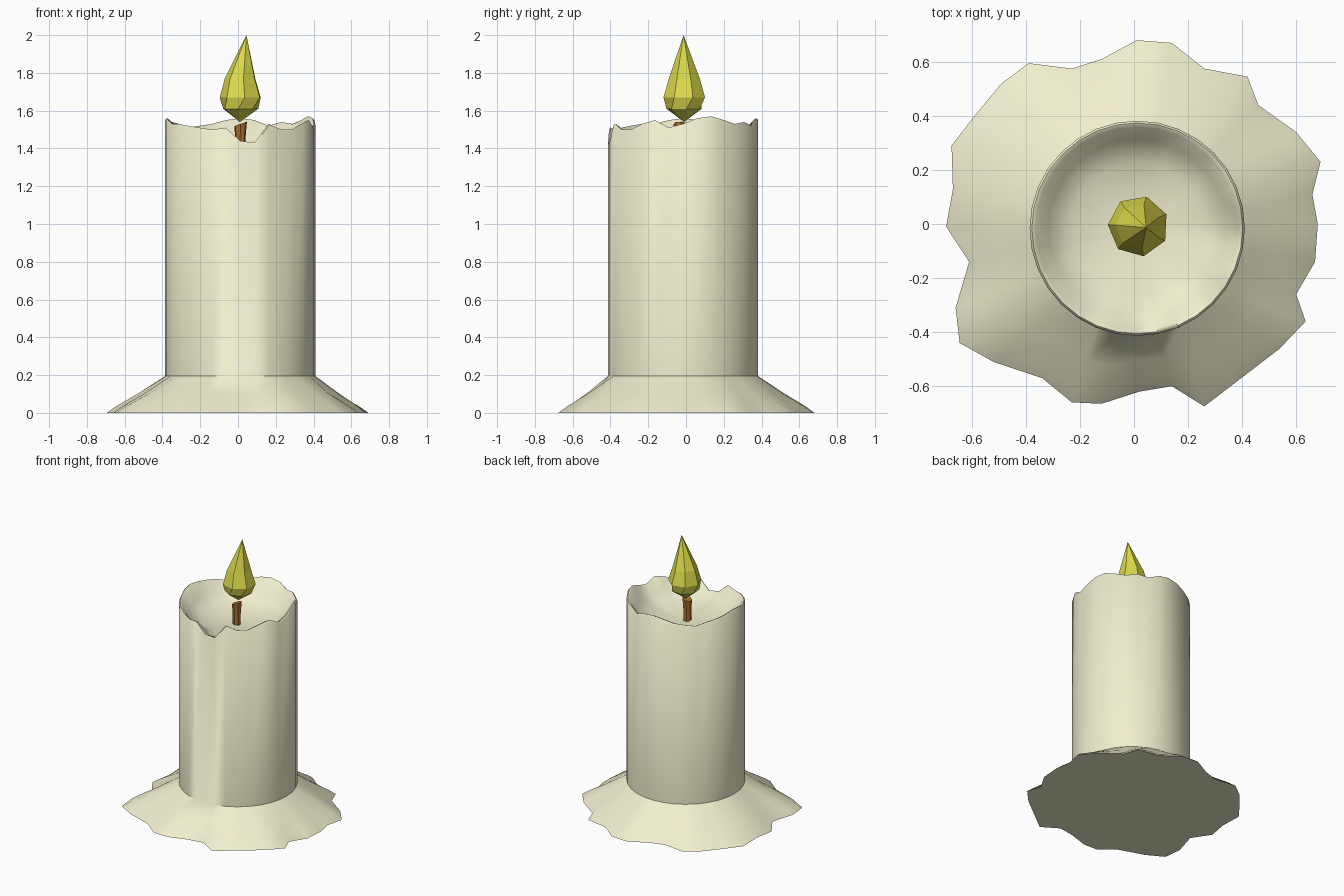
import bpy, bmesh, math

if "Cube" in bpy.data.objects:
    bpy.data.objects.remove(bpy.data.objects["Cube"])

N = 32
CX, CY, R = 0.012, -0.016, 0.398


def material(name, rgb):
    m = bpy.data.materials.new(name)
    m.diffuse_color = (*rgb, 1)
    m.use_nodes = True
    m.node_tree.nodes["Principled BSDF"].inputs["Base Color"].default_value = m.diffuse_color
    return m


def loft(name, rings, mat, smooth=False):
    """Skin a stack of rings; single-point rings become fan tips, open ends are capped."""
    bm = bmesh.new()
    rows = [[bm.verts.new(p) for p in ring] for ring in rings]
    for a, b in zip(rows, rows[1:]):
        n = max(len(a), len(b))
        for i in range(n):
            j = (i + 1) % n
            quad = [a[i % len(a)], a[j % len(a)], b[j % len(b)], b[i % len(b)]]
            bm.faces.new(list(dict.fromkeys(quad)))
    for end in (rows[0], rows[-1]):
        if len(end) > 2:
            bm.faces.new(end)
    bmesh.ops.recalc_face_normals(bm, faces=bm.faces)
    me = bpy.data.meshes.new(name)
    bm.to_mesh(me)
    bm.free()
    ob = bpy.data.objects.new(name, me)
    bpy.context.collection.objects.link(ob)
    me.materials.append(mat)
    if smooth:
        bpy.context.view_layer.objects.active = ob
        ob.select_set(True)
        bpy.ops.object.shade_smooth_by_angle(angle=math.radians(50))
        ob.select_set(False)
    return ob


def circle(n, r, z, cx, cy, turn=0.0, tilt=0.0):
    out = []
    for k in range(n):
        a = turn + k * math.tau / n
        out.append((cx + r * math.cos(a), cy + r * math.sin(a), z + tilt * math.cos(a)))
    return out


# Melted foot outline, counter-clockwise from +x
foot = [(.68, 0), (.66, .11), (.69, .23), (.60, .34), (.46, .44), (.42, .545),
        (.26, .575), (.14, .67), (.01, .68), (-.12, .61), (-.23, .575), (-.39, .595),
        (-.49, .52), (-.59, .40), (-.675, .29), (-.67, .13), (-.695, -.01), (-.61, -.14),
        (-.66, -.31), (-.645, -.44), (-.52, -.51), (-.34, -.57), (-.23, -.66), (-.12, -.665),
        (.02, -.62), (.14, -.60), (.26, -.675), (.41, -.56), (.54, -.46), (.635, -.36),
        (.60, -.26), (.67, -.14)]
# Uneven rim heights above 1.4, with the notch at the front
rim = [.13, .16, .17, .15, .13, .14, .12, .15, .16, .15, .13, .12, .11, .13, .14, .15,
       .16, .15, .13, .13, .12, .11, .10, .11, .04, .03, .13, .10, .10, .13, .15, .11]

column = circle(N, R, 0, CX, CY)


def skirt(t, z):
    return [(c[0] + (f[0] - c[0]) * t, c[1] + (f[1] - c[1]) * t, z)
            for c, f in zip(column, foot)]


def rim_ring(r, drop):
    return [(x, y, 1.4 + h - drop) for (x, y, _), h in zip(circle(N, r, 0, CX, CY), rim)]


def bowl(r, z, wave):
    return [(x, y, z + wave * (h - .12))
            for (x, y, _), h in zip(circle(N, r, 0, CX, CY), rim)]


# Wax: foot, column, rim and hollowed bowl
wax = material("wax", (.88, .86, .62))
loft("wax_body", [skirt(1, 0), skirt(.84, .035), skirt(.45, .105), skirt(0, .195),
                  rim_ring(R, .008), rim_ring(R - .008, 0), rim_ring(R - .022, .006),
                  bowl(.33, 1.44, .4), bowl(.24, 1.40, .1), bowl(.12, 1.38, 0),
                  [(CX, CY, 1.37)]], wax, True)

# Wick with slanted top
wick = material("wick", (.42, .17, .03))
loft("wick", [circle(7, .028, 1.35, .012, -.03, .2),
              circle(7, .028, 1.45, .012, -.03, .2),
              circle(7, .034, 1.53, .014, -.032, .2, .012)], wick)

# Faceted flame
flame = material("flame", (.72, .70, .07))
loft("flame", [[(.01, -.01, 1.54)],
               circle(7, .096, 1.61, .012, -.008, .1),
               circle(7, .113, 1.67, .016, -.008, .4),
               circle(7, .084, 1.77, .014, -.008, .4),
               [(.045, -.013, 2.0)]], flame)
